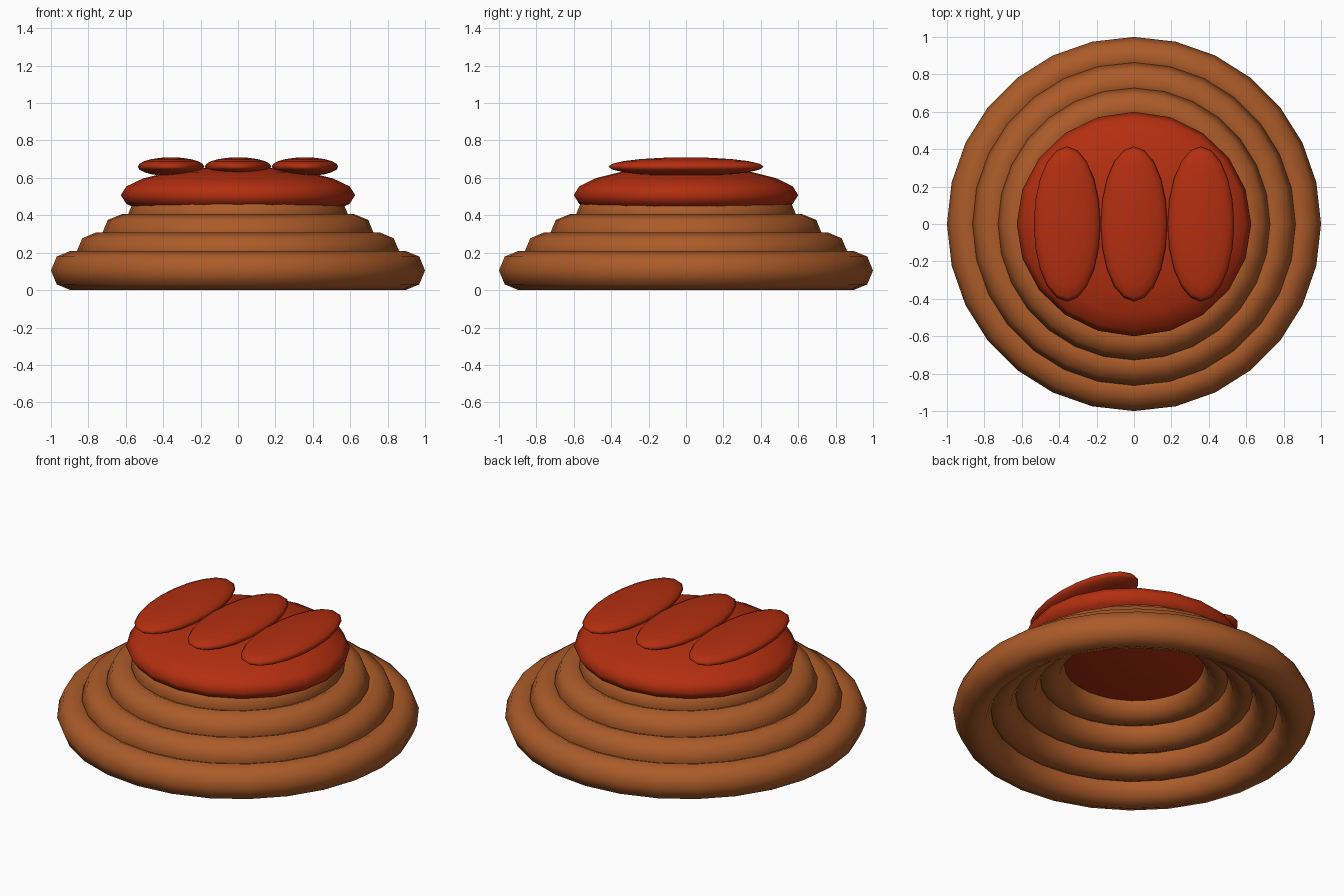
import bpy

if "Cube" in bpy.data.objects:
    bpy.data.objects.remove(bpy.data.objects["Cube"])


def material(name, colour):
    mat = bpy.data.materials.new(name)
    mat.diffuse_color = (*colour, 1.0)
    mat.use_nodes = True
    mat.node_tree.nodes["Principled BSDF"].inputs["Base Color"].default_value = mat.diffuse_color
    return mat


BROWN = material("baked brown", (0.41, 0.105, 0.022))
RED = material("deep red", (0.45, 0.028, 0.005))


def finish(name, mat):
    obj = bpy.context.object
    obj.name = name
    obj.data.materials.append(mat)
    bpy.ops.object.shade_smooth()
    return obj


def ellipsoid(name, loc, radii, mat):
    bpy.ops.mesh.primitive_uv_sphere_add(segments=20, ring_count=10, radius=1, location=loc)
    bpy.context.object.scale = radii
    bpy.ops.object.transform_apply(location=False, rotation=False, scale=True)
    return finish(name, mat)


# Four stacked rings that shrink upwards, open in the middle
MINOR = 0.105
for i in range(4):
    bpy.ops.mesh.primitive_torus_add(
        major_segments=28, minor_segments=8,
        major_radius=1 - MINOR - 0.1365 * i, minor_radius=MINOR,
        location=(0, 0, MINOR + 0.098 * i))
    finish(f"ring_{i + 1}", BROWN)

# Flattened filling on the top ring
ellipsoid("filling", (0, 0, 0.508), (0.627, 0.6, 0.152), RED)

# Three long slices lying side by side
for i in (-1, 0, 1):
    ellipsoid(f"slice_{i + 2}", (0.358 * i, 0, 0.66), (0.178, 0.415, 0.05), RED)
